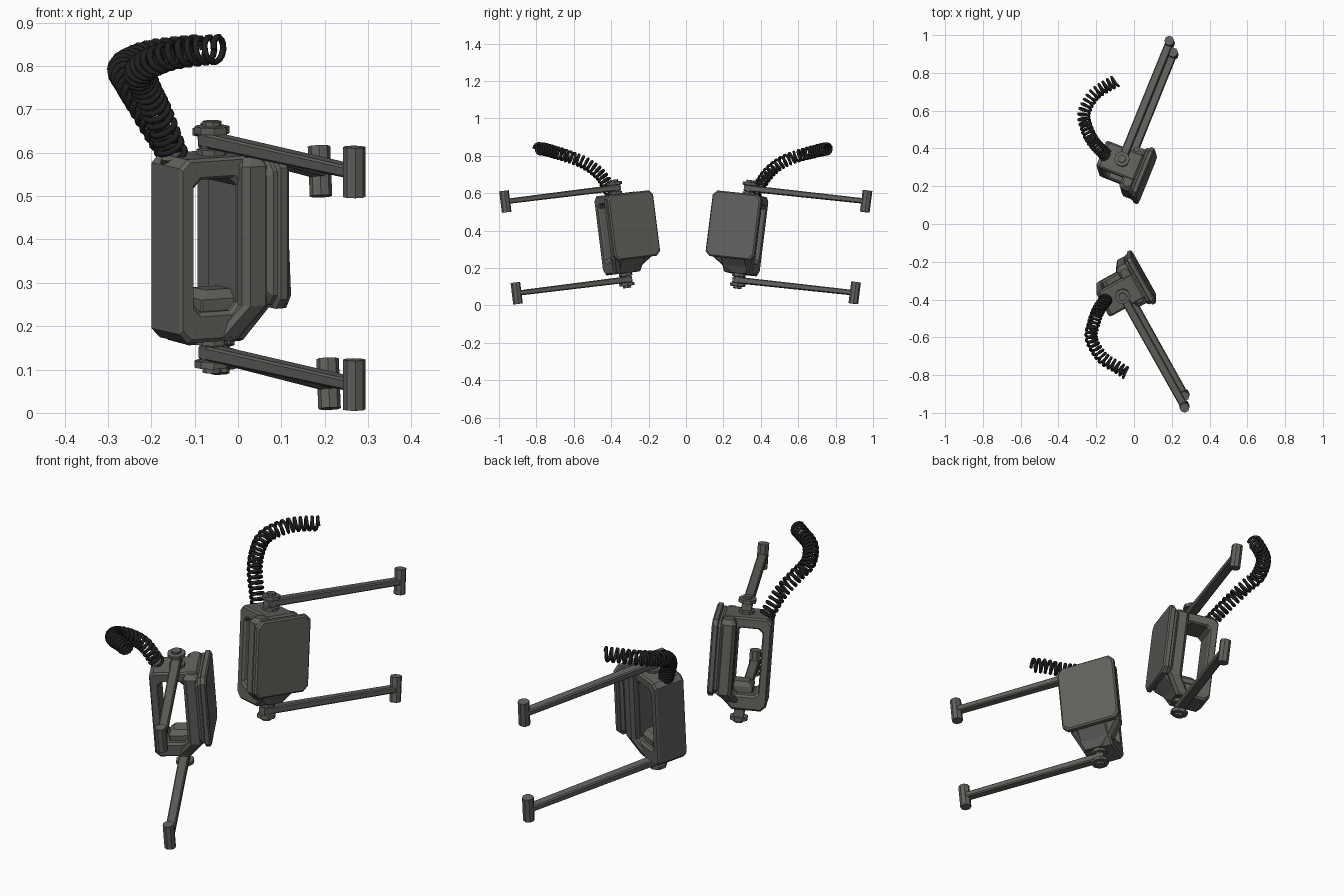
import bpy, bmesh, math
from mathutils import Vector, Matrix

if "Cube" in bpy.data.objects:
    bpy.data.objects.remove(bpy.data.objects["Cube"])


def material(name, col):
    m = bpy.data.materials.new(name)
    m.diffuse_color = (*col, 1)
    m.use_nodes = True
    m.node_tree.nodes["Principled BSDF"].inputs["Base Color"].default_value = m.diffuse_color
    return m


GREY = material("dark warm grey", (0.125, 0.119, 0.110))
BLACK = material("rubber black", (0.014, 0.014, 0.014))


def octa(a0, a1, b0, b1, c):
    """Rectangle with cut corners, as 8 points."""
    return [(a0 + c, b0), (a1 - c, b0), (a1, b0 + c), (a1, b1 - c),
            (a1 - c, b1), (a0 + c, b1), (a0, b1 - c), (a0, b0 + c)]


def ngon(r, n=8):
    return [(r * math.cos(math.tau * (i + .5) / n), r * math.sin(math.tau * (i + .5) / n)) for i in range(n)]


def loft(name, loops, mat, frame, closed=False, bevel=0):
    """Skin a series of equal loops, given in unit space (u, t, w)."""
    bm = bmesh.new()
    rings = [[bm.verts.new(frame @ Vector(p)) for p in lp] for lp in loops]
    n = len(rings[0])
    pairs = list(zip(rings, rings[1:]))
    if closed:
        pairs.append((rings[-1], rings[0]))
    else:
        bm.faces.new(rings[0])
        bm.faces.new(rings[-1])
    for a, b in pairs:
        for i in range(n):
            j = (i + 1) % n
            bm.faces.new((a[i], a[j], b[j], b[i]))
    bmesh.ops.recalc_face_normals(bm, faces=bm.faces[:])
    me = bpy.data.meshes.new(name)
    bm.to_mesh(me)
    bm.free()
    me.materials.append(mat)
    ob = bpy.data.objects.new(name, me)
    bpy.context.collection.objects.link(ob)
    if bevel:
        md = ob.modifiers.new("bevel", 'BEVEL')
        md.width, md.segments, md.limit_method = bevel, 1, 'ANGLE'
        md.angle_limit = math.radians(60)
    return ob


def cord(name, pts, turns=24, steps=14, radius=.029):
    """Coiled cord: a helix wound round a smooth path."""
    p = [Vector(q) for q in pts]
    p = [2 * p[0] - p[1]] + p + [2 * p[-1] - p[-2]]
    path = []
    for k in range(1, len(p) - 2):
        a, b, c, d = p[k - 1:k + 3]
        for i in range(30):
            s = i / 30
            path.append(.5 * (2 * b + (c - a) * s + (2 * a - 5 * b + 4 * c - d) * s * s
                              + (3 * b - a - 3 * c + d) * s ** 3))
    path.append(p[-2])
    dist = [0]
    for a, b in zip(path, path[1:]):
        dist.append(dist[-1] + (b - a).length)
    out, k, total = [], 0, turns * steps
    for i in range(total + 1):
        d = dist[-1] * i / total
        while k < len(path) - 2 and dist[k + 1] < d:
            k += 1
        seg = path[k + 1] - path[k]
        pos = path[k] + seg * ((d - dist[k]) / (dist[k + 1] - dist[k]))
        tan = seg.normalized()
        n = tan.cross(Vector((0, 0, 1))).normalized()
        b = tan.cross(n)
        ang = math.tau * i / steps
        out.append(pos + radius * (n * math.cos(ang) + b * math.sin(ang)))
    cu = bpy.data.curves.new(name, 'CURVE')
    cu.dimensions = '3D'
    cu.bevel_depth, cu.bevel_resolution, cu.use_fill_caps = .0075, 1, True
    sp = cu.splines.new('POLY')
    sp.points.add(len(out) - 1)
    for q, v in zip(sp.points, out):
        q.co = (*v, 1)
    cu.materials.append(BLACK)
    ob = bpy.data.objects.new(name, cu)
    bpy.context.collection.objects.link(ob)
    bpy.ops.object.select_all(action='DESELECT')
    ob.select_set(True)
    bpy.context.view_layer.objects.active = ob
    bpy.ops.object.convert(target='MESH')


def unit(side, centre, up, out, sign, path):
    # local axes: u = plate normal, t = outward along the arms, w = up the pivot
    w = Vector(up).normalized()
    t = Vector(out)
    t = (t - w * t.dot(w)).normalized()
    u = t.cross(w) * sign
    M = Matrix((u, t, w)).transposed().to_4x4()
    M.translation = Vector(centre)

    # open frame with a window through it
    outer = [(-.098, -.212), (.03, -.212), (.108, -.135), (.108, .195),
             (.088, .215), (-.1, .215), (-.12, .195), (-.12, -.19)]
    inner = octa(-.082, .03, -.142, .166, .018)
    loft(side + "_frame", [[(a, .07, b) for a, b in outer], [(a, -.08, b) for a, b in outer],
                           [(a, -.08, b) for a, b in inner], [(a, .07, b) for a, b in inner]],
         GREY, M, closed=True, bevel=.009)

    # housing behind the plate, tapering to the lower pivot
    rows = [(.212, .045, .09, -.12, .08), (.193, .032, .1, -.14, .1),
            (-.13, .032, .1, -.14, .1), (-.211, -.03, .04, -.04, .066)]
    loft(side + "_housing", [[(a, b, h) for a, b in octa(u0, u1, t0, t1, .014)]
                             for h, u0, u1, t0, t1 in rows], GREY, M)

    # face plate with a stepped rim
    rim = [(.086, .02), (.098, .009), (.108, .009), (.112, 0), (.13, 0), (.137, .007)]
    loft(side + "_face_plate", [[(h, a, b) for a, b in octa(-.155 + i, .125 - i, -.14 + i, .213 - i, .024)]
                                for h, i in rim], GREY, M)

    # wedge on the window floor
    loft(side + "_window_block", [[(a, b, -.15) for a, b in octa(-.055, .035, -.04, .05, .004)],
                                  [(a, b, -.115) for a, b in octa(-.055, .035, -.04, .05, .004)],
                                  [(a, b, -.095) for a, b in octa(-.035, .035, -.03, .03, .004)]], GREY, M)

    # upper and lower pivots, arms and end pins
    stack = [(.21, .036), (.227, .036), (.229, .024), (.262, .024),
             (.264, .041), (.28, .041), (.281, .022), (.292, .022)]
    for s, lab in ((1, "upper"), (-1, "lower")):
        loft(f"{side}_{lab}_pivot", [[(a, b, s * h) for a, b in ngon(r)] for h, r in stack], GREY, M)
        arm = [(-.025, .022, .017), (.665, .021, .014)]
        loft(f"{side}_{lab}_arm", [[(a, d, s * .247 + b) for a, b in octa(-hw, hw, -hh, hh, .005)]
                                   for d, hw, hh in arm], GREY, M)
        loft(f"{side}_{lab}_end_pin", [[(a, b + .675, s * .247 + h) for a, b in ngon(.026)]
                                       for h in (-.058, .058)], GREY, M)

    cord(side + "_coiled_cord", path)


unit("front", (-.06, -.35, .383), (0, -.123, .992), (.33, -.59, -.073), -1,
     [(-.145, -.395, .585), (-.185, -.45, .69), (-.215, -.53, .755), (-.225, -.61, .79),
      (-.17, -.705, .82), (-.09, -.757, .835), (-.04, -.79, .838)])
unit("back", (-.053, .31, .38), (-.04, .124, .99), (.257, .635, -.07), 1,
     [(-.145, .36, .585), (-.215, .435, .70), (-.25, .505, .76), (-.265, .585, .795),
      (-.22, .675, .82), (-.155, .725, .832), (-.095, .757, .838)])
